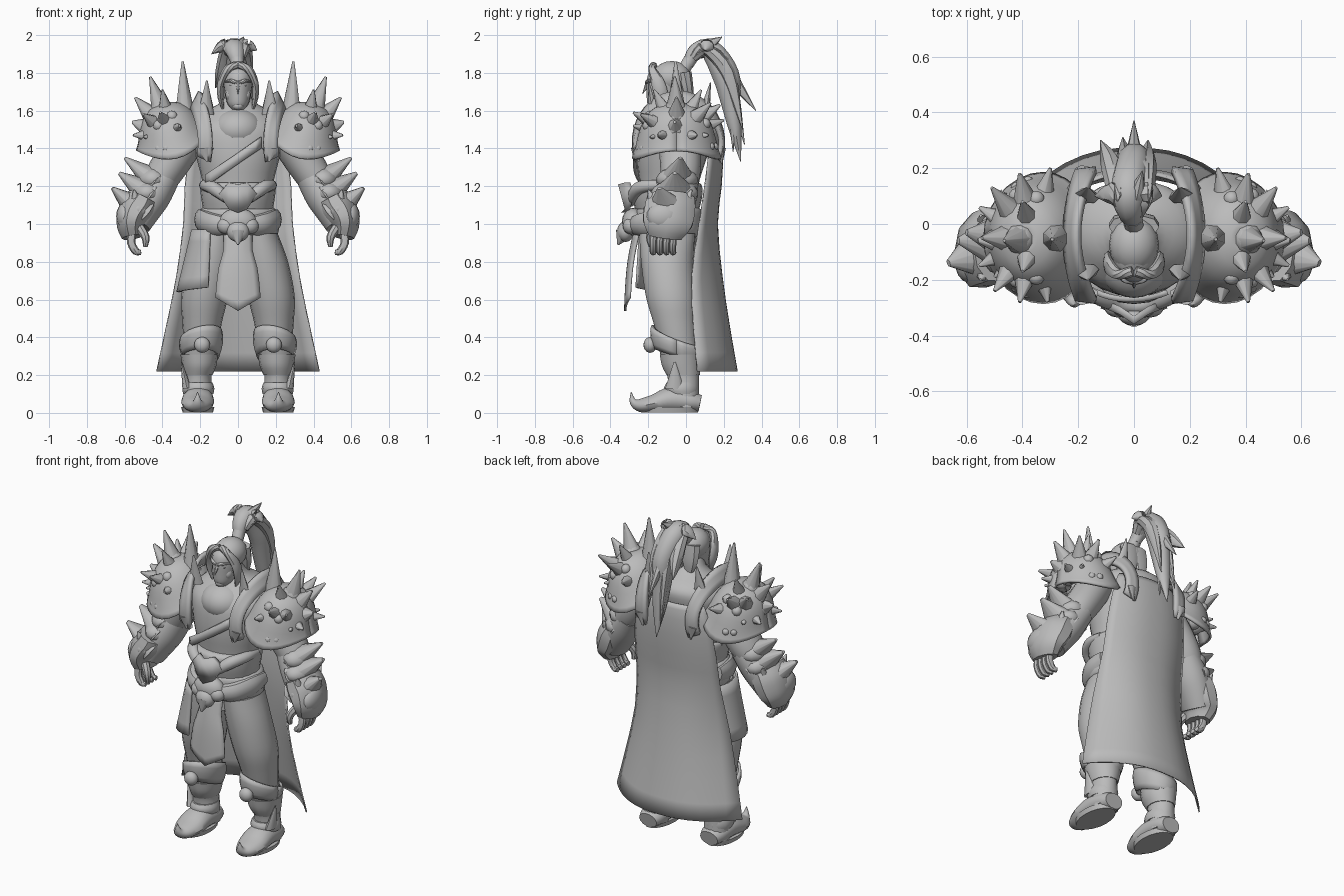
import bpy, bmesh, math
from mathutils import Vector, Matrix

grey = bpy.data.materials.new("plain_grey")
grey.diffuse_color = (0.5, 0.5, 0.5, 1)


def finish(name, bm, pair=False, thick=0, angle=40):
    bmesh.ops.recalc_face_normals(bm, faces=bm.faces)
    me = bpy.data.meshes.new(name)
    bm.to_mesh(me)
    bm.free()
    me.materials.append(grey)
    for p in me.polygons:
        p.use_smooth = True
    me.set_sharp_from_angle(angle=math.radians(angle))
    ob = bpy.data.objects.new(name, me)
    bpy.context.collection.objects.link(ob)
    if thick:
        m = ob.modifiers.new("thickness", 'SOLIDIFY')
        m.thickness, m.offset = thick, 0
    if pair:
        ob.modifiers.new("mirror", 'MIRROR').use_clip = False
    return ob


def smooth_rows(rows, k):
    """Catmull-Rom interpolation of rows of numbers."""
    out = []
    for i in range(len(rows) - 1):
        p0, p1, p2, p3 = (rows[max(0, min(len(rows) - 1, i + d))] for d in (-1, 0, 1, 2))
        for j in range(k):
            t = j / k
            out.append([0.5 * (2*b + (c-a)*t + (2*a-5*b+4*c-d)*t*t + (3*b-a-3*c+d)*t**3)
                        for a, b, c, d in zip(p0, p1, p2, p3)])
    return out + [list(rows[-1])]


def skin(bm, rings, closed=True):
    for r0, r1 in zip(rings, rings[1:]):
        n = len(r0)
        for i in range(n if closed else n - 1):
            j = (i + 1) % n
            bm.faces.new((r0[i], r0[j], r1[j], r1[i]))


def tube(name, rows, n=14, flat=False, pair=False, k=4):
    """Elliptical tube; each row is x, y, z, radius a, radius b."""
    rows = smooth_rows(rows, k)
    bm, rings = bmesh.new(), []
    P = [Vector(r[:3]) for r in rows]
    for i, r in enumerate(rows):
        a, b = Vector((1, 0, 0)), Vector((0, 1, 0))
        if not flat:
            t = (P[min(i + 1, len(P) - 1)] - P[max(i - 1, 0)]).normalized()
            a = (a - t * a.dot(t)).normalized()
            b = t.cross(a)
        ra, rb = max(r[3], .002), max(r[4], .002)
        rings.append([bm.verts.new(P[i] + a * ra * math.cos(q) + b * rb * math.sin(q))
                      for q in (2 * math.pi * s / n for s in range(n))])
    skin(bm, rings)
    bm.faces.new(rings[0])
    bm.faces.new(rings[-1])
    return finish(name, bm, pair)


def sheet(name, f, nu, nv, thick=.012, pair=False):
    bm = bmesh.new()
    rings = [[bm.verts.new(f(u / nu, v / nv)) for u in range(nu + 1)] for v in range(nv + 1)]
    skin(bm, rings, False)
    return finish(name, bm, pair, thick)


def ball(name, loc, size, pair=False, seg=16):
    bm = bmesh.new()
    bmesh.ops.create_uvsphere(bm, u_segments=seg, v_segments=seg // 2 + 2, radius=1,
                              matrix=Matrix.Translation(loc) @ Matrix.Diagonal((*size, 1)))
    return finish(name, bm, pair)


def spike(name, base, tip, r, pair=True, n=8, squash=1):
    b, t = Vector(base), Vector(tip)
    d = t - b
    bm = bmesh.new()
    m = (Matrix.Translation((b + t) / 2) @ d.to_track_quat('Z', 'Y').to_matrix().to_4x4()
         @ Matrix.Diagonal((1, squash, 1, 1)))
    bmesh.ops.create_cone(bm, cap_ends=True, segments=n, radius1=r, radius2=r * .1,
                          depth=d.length, matrix=m)
    return finish(name, bm, pair, angle=50)


def plate(name, pts, thick=.012):
    bm = bmesh.new()
    bm.faces.new([bm.verts.new(p) for p in pts])
    return finish(name, bm, False, thick)


# torso and neck
tube("torso", [(0, -.09, .86, .19, .14), (0, -.09, 1.05, .19, .15), (0, -.09, 1.2, .185, .155),
               (0, -.075, 1.35, .22, .185), (0, -.045, 1.5, .25, .2), (0, -.02, 1.58, .2, .165),
               (0, -.045, 1.645, .09, .09), (0, -.08, 1.72, .055, .06)], 24, True)
ball("chest_muscle", (0, -.13, 1.5), (.135, .135, .11), seg=24)
sheet("chest_strap", lambda u, v: (-.17 + .29 * u, -.105 - .17 * math.sqrt(1 - ((-.17 + .29 * u) / .24) ** 2)
                                   + .008 * u, 1.2 + .2 * u + .06 * v), 10, 1, .02)

# waist armour and belt
tube("waist_guard", [(0, -.1, 1.08, .185, .17), (0, -.1, 1.14, .195, .185), (0, -.1, 1.2, .2, .185),
                     (0, -.1, 1.22, .185, .165)], 24, True)
tube("waist_rim", [(0, -.295, 1.12, .03, .03), (.06, -.285, 1.14, .03, .03), (.13, -.25, 1.19, .035, .035),
                   (.175, -.17, 1.205, .03, .03), (.185, -.07, 1.2, .015, .02)], 10, pair=True)
plate("waist_crest", [(-.1, -.29, 1.16), (-.05, -.31, 1.22), (0, -.345, 1.21), (.05, -.31, 1.22),
                      (.1, -.29, 1.16), (.05, -.31, 1.08), (0, -.33, 1.06), (-.05, -.31, 1.08)], .03)
tube("belt", [(0, -.09, .93, .19, .15), (0, -.09, .96, .215, .175), (0, -.09, 1.02, .215, .18),
              (0, -.09, 1.07, .205, .175), (0, -.09, 1.09, .18, .15)], 24, True)
tube("belt_roll", [(.06, -.27, .99, .04, .05), (.14, -.23, 1, .04, .06), (.195, -.13, 1.02, .035, .06),
                   (.205, -.03, 1.03, .02, .04)], 10, pair=True)
ball("buckle", (0, -.28, 1.01), (.1, .06, .075))
ball("buckle_snout", (0, -.32, .96), (.06, .045, .055))
ball("buckle_cheek", (.06, -.29, .99), (.05, .045, .045), True)
spike("buckle_chin", (0, -.33, .95), (0, -.36, .89), .045, False)

# tabard and hip cloth
W = smooth_rows([(.075, -.27, .97), (.075, -.295, .86), (.1, -.31, .77), (.112, -.318, .68), (.118, -.322, .61)], 2)


def tabard(u, v):
    w, y, z = W[round(v * 8)]
    s = 2 * u - 1
    return (s * w, y + .025 * s * s, z - .07 * v * v * (1 - abs(s)))


sheet("tabard", tabard, 8, 8)


def hip_cloth(u, v):
    q = math.radians(262 - 180 * u)
    r = .72 + .52 * v
    return (-.13 + .155 * r * math.cos(q), -.09 + .155 * (1 + .12 * v) * math.sin(q),
            .97 - .33 * v + .06 * v * max(0, .4 - u))


sheet("hip_cloth", hip_cloth, 12, 5)

# legs, boots
tube("thigh", [(.11, -.1, .95, .1, .15), (.14, -.1, .8, .125, .14), (.175, -.08, .62, .125, .135),
               (.19, -.06, .48, .105, .115), (.195, -.04, .36, .09, .1)], 18, True, True)
tube("shin", [(.2, -.05, .38, .095, .105), (.205, -.03, .29, .09, .1), (.21, -.015, .2, .07, .085),
              (.21, -.01, .12, .075, .08), (.21, -.0, .03, .075, .07)], 16, True, True)


def knee(u, v):
    q = 2 * math.pi * u
    front = .5 - .5 * math.sin(q)
    r = .09 + .02 * math.sin(2.2 * v)
    return (.196 + r * math.cos(q), -.05 + (r + .022) * math.sin(q),
            .26 + .08 * front + (.13 + .03 * front - .03 * math.cos(q)) * v * .75)


sheet("knee_guard", knee, 20, 4, .015, True)
ball("knee_knob", (.19, -.19, .36), (.042, .035, .042), True)
tube("boot_cuff", [(.21, -.015, .2, .075, .09), (.205, -.025, .25, .09, .105), (.205, -.03, .31, .1, .112)],
     14, True, True)
spike("boot_flap", (.27, -.06, .13), (.3, -.06, .27), .05, squash=.5)
tube("foot", [(.21, .075, .05, .06, .045), (.21, .02, .06, .078, .058), (.212, -.08, .07, .085, .068),
              (.214, -.17, .05, .085, .048), (.214, -.24, .04, .06, .037), (.214, -.28, .06, .025, .02),
              (.214, -.29, .11, .002, .002)], 14, pair=True)
tube("sole", [(.213, -.08, .001, .08, .145), (.213, -.08, .03, .088, .15)], 18, True, True, 1)
tube("ankle_band", [(.21, -.02, .1, .08, .085), (.21, -.025, .13, .085, .095), (.21, -.02, .16, .075, .085)],
     14, True, True, 2)

# arms, gauntlets, hands
tube("upper_arm", [(.25, -.04, 1.48, .1, .11), (.33, -.03, 1.36, .1, .11), (.39, -.03, 1.27, .095, .105),
                   (.44, -.04, 1.19, .085, .09)], 16, pair=True)
tube("forearm", [(.39, -.03, 1.25, .085, .1), (.45, -.05, 1.16, .1, .11), (.5, -.07, 1.08, .095, .11),
                 (.54, -.09, 1, .08, .1)], 16, pair=True)
# layered forearm plates, each ending in a broad point
for b, t, r in (((.43, -.05, 1.22), (.6, -.03, 1.35), .11), ((.46, -.06, 1.15), (.63, -.06, 1.27), .125),
                ((.51, -.09, 1.06), (.665, -.14, 1.19), .13)):
    bb, tt = Vector(b), Vector(t)
    spike("forearm_plate", bb, tt, r, n=12, squash=.7)
    ball("forearm_pad", bb.lerp(tt, .12), (.08, r, .065), True, 14)
tube("gauntlet_cuff", [(.5, -.08, 1.14, .085, .13), (.53, -.085, 1.08, .1, .14), (.565, -.1, 1, .08, .135),
                       (.56, -.11, .93, .055, .09)], 10, pair=True)
ball("gauntlet_knuckle", (.595, -.12, 1.04), (.05, .09, .075), True)
for y in (-.2, .03):
    spike("gauntlet_corner", (.53, y * .6 - .04, 1.08), (.55, y, 1.18), .05)
for i in range(4):
    y = -.17 + i * .035
    tube("finger", [(.56, y, .96, .024, .02), (.565, y - .005, .9, .022, .019), (.54, y - .005, .855, .02, .018),
                    (.515, y, .85, .014, .014)], 8, pair=True, k=3)
tube("thumb", [(.52, -.17, .98, .025, .025), (.49, -.19, .93, .022, .022), (.49, -.185, .88, .012, .012)],
     8, pair=True, k=3)

# pauldrons: low domes with a rim dipping at front and back
D = smooth_rows([(.01, .18, 0), (.1, .16, 0), (.16, .1, 0), (.19, .04, .01), (.21, 0, .05), (.23, -.03, .085)], 2)
tilt = Matrix.Translation((.35, -.05, 1.46)) @ Matrix.Rotation(math.radians(13), 4, 'Y')


def dome(u, v):
    r, h, dip = D[round(v * 10)]
    q = 2 * math.pi * u
    return tilt @ Vector((.85 * r * math.cos(q), r * math.sin(q), h - dip * math.sin(q) ** 2))


sheet("pauldron", dome, 28, 10, .015, True)


def collar(u, v):
    q = math.radians(-22 + 224 * u)
    c2 = math.cos(q) ** 2
    return (.245 - .045 * v - (.035 + .03 * v) * c2, -.04 - (.225 + .01 * v) * math.cos(q),
            1.43 + (.18 + .09 * v) * math.sin(q))


sheet("pauldron_collar", collar, 24, 3, .025, True)
for y0, z0, y1, z1 in ((-.17, 1.58, -.2, 1.76), (.1, 1.6, .13, 1.75), (-.26, 1.4, -.27, 1.33), (.18, 1.4, .19, 1.32)):
    spike("collar_point", (.17, y0, z0), (.165, y1, z1), .045, squash=.6)

# pauldron spikes: tip and base radius, all growing from the dome centre
for x, y, z, r in ((.465, -.06, 1.78, .06), (.56, -.06, 1.54, .08), (.545, -.05, 1.67, .065),
                   (.51, .13, 1.64, .06), (.41, .18, 1.63, .065), (.5, -.24, 1.58, .06), (.41, -.28, 1.59, .06),
                   (.31, -.28, 1.52, .06), (.3, .2, 1.55, .06), (.555, -.15, 1.47, .055), (.555, .06, 1.47, .055),
                   (.4, -.17, 1.71, .055), (.4, .08, 1.71, .055), (.5, -.19, 1.46, .05), (.48, .12, 1.47, .05)):
    tip, core = Vector((x, y, z)), Vector((.36, -.05, 1.47))
    spike("pauldron_spike", core.lerp(tip, .38), tip, r)
    ball("spike_base", core.lerp(tip, .45), (r * .95,) * 3, True, 10)
spike("tall_spike", (.28, -.05, 1.56), (.293, -.055, 1.86), .06)
for x, y, z, r in ((.38, -.245, 1.4, .022), (.42, -.225, 1.4, .022), (.42, .13, 1.41, .022), (.38, .15, 1.41, .022),
                   (.42, -.2, 1.52, .03), (.42, .1, 1.53, .03), (.35, -.19, 1.57, .03), (.35, .09, 1.58, .03)):
    ball("pauldron_stud", (x, y, z), (r, r, r), True, 10)

# head and face
tube("head", [(0, -.15, 1.605, .03, .035), (0, -.135, 1.635, .055, .07), (0, -.115, 1.69, .07, .095),
              (0, -.1, 1.76, .078, .11), (0, -.09, 1.81, .07, .1), (0, -.08, 1.85, .03, .045)], 18, True)
spike("nose", (0, -.195, 1.755), (0, -.23, 1.69), .018, False, 6)
tube("brow", [(.005, -.208, 1.748, .01, .01), (.035, -.198, 1.757, .012, .01), (.066, -.168, 1.755, .006, .006)],
     8, pair=True)
ball("eye", (.032, -.19, 1.733), (.014, .01, .006), True, 10)
ball("cheek", (.042, -.155, 1.685), (.025, .03, .035), True, 10)
ball("lips", (0, -.195, 1.66), (.022, .013, .007), seg=10)
ball("chin", (0, -.18, 1.625), (.03, .025, .022), seg=10)

# hair: cap, side locks, ponytail
ball("hair_cap", (0, -.075, 1.775), (.09, .105, .088))
tube("side_lock", [(.005, -.17, 1.84, .018, .02), (.055, -.18, 1.82, .022, .02), (.09, -.15, 1.75, .018, .035),
                   (.092, -.13, 1.67, .016, .035), (.075, -.13, 1.59, .003, .004)], 8, pair=True)
tube("nape_hair", [(.03, -.01, 1.8, .06, .04), (.035, .01, 1.7, .05, .03), (.035, .02, 1.6, .01, .01)], 8, pair=True)
tube("hair_tie", [(0, -.01, 1.82, .035, .035), (-.005, .02, 1.87, .035, .035)], 10, k=2)
tube("ponytail", [(0, .01, 1.84, .03, .03), (-.015, .05, 1.91, .05, .045), (-.02, .13, 1.92, .065, .06),
                  (0, .21, 1.79, .065, .075), (0, .235, 1.65, .055, .055), (0, .26, 1.5, .04, .035),
                  (0, .29, 1.33, .002, .002)], 10)
for x, y, z, x0 in ((-.14, .1, 1.9, -.04), (.1, .1, 1.92, .03), (.03, .19, 1.99, 0), (-.12, .3, 1.72, -.05),
                    (0, .37, 1.6, 0), (.05, .3, 1.5, .03), (-.04, .31, 1.42, -.02), (.02, .25, 1.38, .02)):
    low = z < 1.8
    mid = (x0 * 1.3 + .3 * (x - x0), .22 if low else .11, 1.8 if low else 1.94)
    tube("hair_strand", [(x0 * .5, .04, 1.88, .025, .025), (x0, .1, 1.93, .04, .03), (*mid, .035, .04),
                         (x, y, z, .002, .002)], 8)

# cape: height, half width, depth at edge, depth at middle
C = smooth_rows([(1.51, .21, .12, .18), (1.42, .25, .125, .195), (1.2, .28, .1, .185), (1, .288, .07, .165),
                 (.72, .325, .03, .19), (.45, .38, .04, .23), (.22, .43, .06, .27)], 2)


def cape(u, v):
    z, w, ye, ym = C[round(v * 12)]
    s = 2 * u - 1
    return (s * w, ym + (ye - ym) * abs(s) ** 2.4, z)


sheet("cape", cape, 14, 12, .008)
